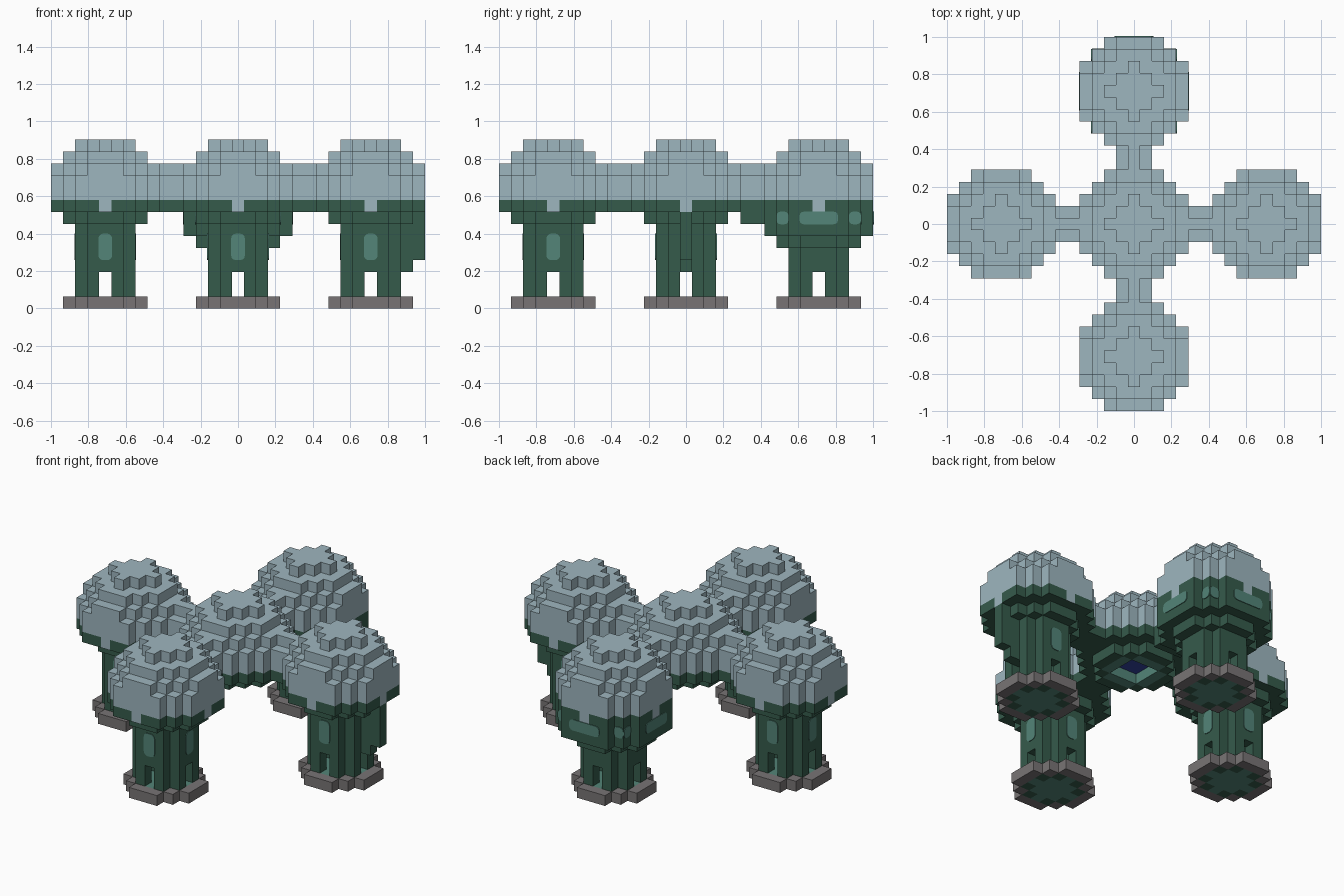
import bpy, bmesh
from math import cos, sin, pi
from mathutils import Vector, Matrix

if "Cube" in bpy.data.objects:
    bpy.data.objects.remove(bpy.data.objects["Cube"])

U = 2 / 31  # block size


def linear(c):
    c /= 255
    return c / 12.92 if c <= 0.04045 else ((c + 0.055) / 1.055) ** 2.4


def material(name, *rgb):
    m = bpy.data.materials.new(name)
    m.use_nodes = True
    colour = [linear(c) for c in rgb] + [1]
    m.diffuse_color = colour
    m.node_tree.nodes["Principled BSDF"].inputs["Base Color"].default_value = colour
    return m


MATS = [material("pale_blue_grey", 158, 182, 191), material("dark_green", 53, 91, 75),
        material("teal", 83, 133, 120), material("stone_grey", 120, 116, 117),
        material("deep_blue", 50, 66, 160)]
PALE, GREEN, TEAL, STONE, BLUE = range(5)
SIDES = [Vector((1, 0, 0)), Vector((0, 1, 0)), Vector((-1, 0, 0)), Vector((0, -1, 0))]


def finish(name, bm):
    me = bpy.data.meshes.new(name)
    bm.to_mesh(me)
    bm.free()
    for m in MATS:
        me.materials.append(m)
    ob = bpy.data.objects.new(name, me)
    bpy.context.collection.objects.link(ob)
    return ob


def blocks(name, cells, centre, colour):
    """Skin a set of unit cells; colour(x, y, z, normal) picks each face's material."""
    bm = bmesh.new()
    verts = {}
    for x, y, z in sorted(cells):
        mid = Vector((x, y, z + 0.5))
        for n in SIDES + [Vector((0, 0, 1)), Vector((0, 0, -1))]:
            if (x + int(n.x), y + int(n.y), z + int(n.z)) in cells:
                continue
            a = Vector((n.y, n.z, n.x))
            b = n.cross(a)
            loop = []
            for s, t in ((-1, -1), (1, -1), (1, 1), (-1, 1)):
                p = mid + (n + a * s + b * t) / 2
                key = tuple(round(2 * c) for c in p)
                if key not in verts:
                    verts[key] = bm.verts.new((p + Vector((*centre, 0))) * U)
                loop.append(verts[key])
            bm.faces.new(loop).material_index = colour(x, y, z, n)
    bmesh.ops.dissolve_limit(bm, angle_limit=0.02, verts=bm.verts[:],
                             edges=bm.edges[:], delimit={'MATERIAL'})
    return finish(name, bm)


def disc(r2, z0, z1):
    span = range(-4, 5)
    return {(x, y, z) for x in span for y in span for z in range(z0, z1)
            if x * x + y * y <= r2}


def plate(name, centre, normal, w, h):
    """Thin rounded panel on a vertical face (position in blocks)."""
    across = Vector((-normal.y, normal.x, 0))
    r = min(w, h) * 0.35
    bm = bmesh.new()
    ring = []
    for q, (sx, sz) in enumerate(((1, 1), (-1, 1), (-1, -1), (1, -1))):
        for k in range(4):
            t = (q + k / 3) * pi / 2
            p = across * (sx * (w / 2 - r) + r * cos(t))
            p.z = sz * (h / 2 - r) + r * sin(t)
            ring.append(bm.verts.new((Vector(centre) + p) * U + normal * 0.004))
    face = bm.faces.new(ring)
    bottom = bmesh.ops.extrude_face_region(bm, geom=[face])
    bmesh.ops.translate(bm, vec=-normal * 0.004,
                        verts=[v for v in bottom["geom"] if isinstance(v, bmesh.types.BMVert)])
    bmesh.ops.recalc_face_normals(bm, faces=bm.faces[:])
    for f in bm.faces:
        f.material_index = TEAL
    finish(name, bm)


# Domed caps with a green lower rim and one pale drip on each side
DOME = disc(20, 8, 11) | disc(17, 11, 12) | disc(10, 12, 13) | disc(4, 13, 14)


def dome_colour(x, y, z, n):
    drip = z == 8 and 0 in (x, y) and max(abs(x), abs(y)) == 4 and n.z == 0
    return PALE if z > 8 or drip else GREEN


def foot_colour(x, y, z, n):
    r2 = x * x + y * y
    if r2 > 5:
        return STONE
    return GREEN if r2 == 5 else TEAL


def trunk_colour(x, y, z, n):
    return TEAL if max(abs(x), abs(y)) < 2 else GREEN


# Central hub with a glowing recess beneath
hub = DOME | disc(10, 7, 8)
hub -= disc(2, 7, 8)


def hub_colour(x, y, z, n):
    r2 = x * x + y * y
    if n.z < 0 and z == 8 and r2 <= 2:
        return BLUE
    if z == 7 and r2 <= 5 and (n.z < 0 or max(abs(x + n.x), abs(y + n.y)) < 2):
        return TEAL
    return dome_colour(x, y, z, n)


blocks("hub_dome", hub, (0, 0), hub_colour)

# Four towers
TOWERS = {"left": (11, 0), "back": (0, 11), "right": (-11, 0), "front": (0, -11)}
for side, (cx, cy) in TOWERS.items():
    centre = (cx, cy)
    neck = 5 if side == "back" else 7
    cap = set(DOME)
    if side == "back":
        cap |= disc(20, 6, 8) | disc(10, 5, 6)
    else:
        cap |= disc(10, 7, 8)
    blocks(side + "_dome", cap, centre, dome_colour)
    blocks(side + "_foot", disc(10, 0, 1), centre, foot_colour)

    # Hollow trunk with a doorway on every side
    trunk = disc(5, 1, neck) - disc(2, 1, neck)
    trunk = {c for c in trunk if c[2] >= 3 or 0 not in c[:2]}
    blocks(side + "_trunk", trunk, centre, trunk_colour)

    # Outer spine on one tower
    if side == "left":
        spine = {(3, 0, z) for z in range(3, 8)} | {(4, 0, z) for z in range(4, 8)}
        blocks("left_spine", spine, centre, lambda x, y, z, n: GREEN)

    # Windows
    for i, n in enumerate(SIDES):
        base = Vector((cx, cy, 0))
        across = Vector((-n.y, n.x, 0))
        up = Vector((0, 0, 1))
        if side == "back":
            if i == 3:
                continue
            plate(f"back_wide_window_{i}", base + n * 4.5 + up * 7.5, n, 3.2, 1.05)
            for s in (-3, 3):
                plate(f"back_corner_window_{i}_{s}",
                      base + n * 3.5 + across * s + up * 7.5, n, 1, 1.05)
        elif not (side == "left" and i == 0):
            plate(f"{side}_window_{i}", base + n * 2.5 + up * 5.1, n, 1.15, 2.2)

# Bridges between the hub and the towers, ridged along the middle
for side, (cx, cy) in TOWERS.items():
    dx, dy = cx // 11, cy // 11
    low = 7 if side == "back" else 8
    cells = {(dx * d - dy * s, dy * d + dx * s, z)
             for d in (4, 5, 6, 7) for s in (-1, 0, 1)
             for z in range(low if d in (5, 6) else 9, 12 if s == 0 else 11)}
    blocks(side + "_bridge", cells, (0, 0), lambda x, y, z, n: PALE if z > 8 else GREEN)
